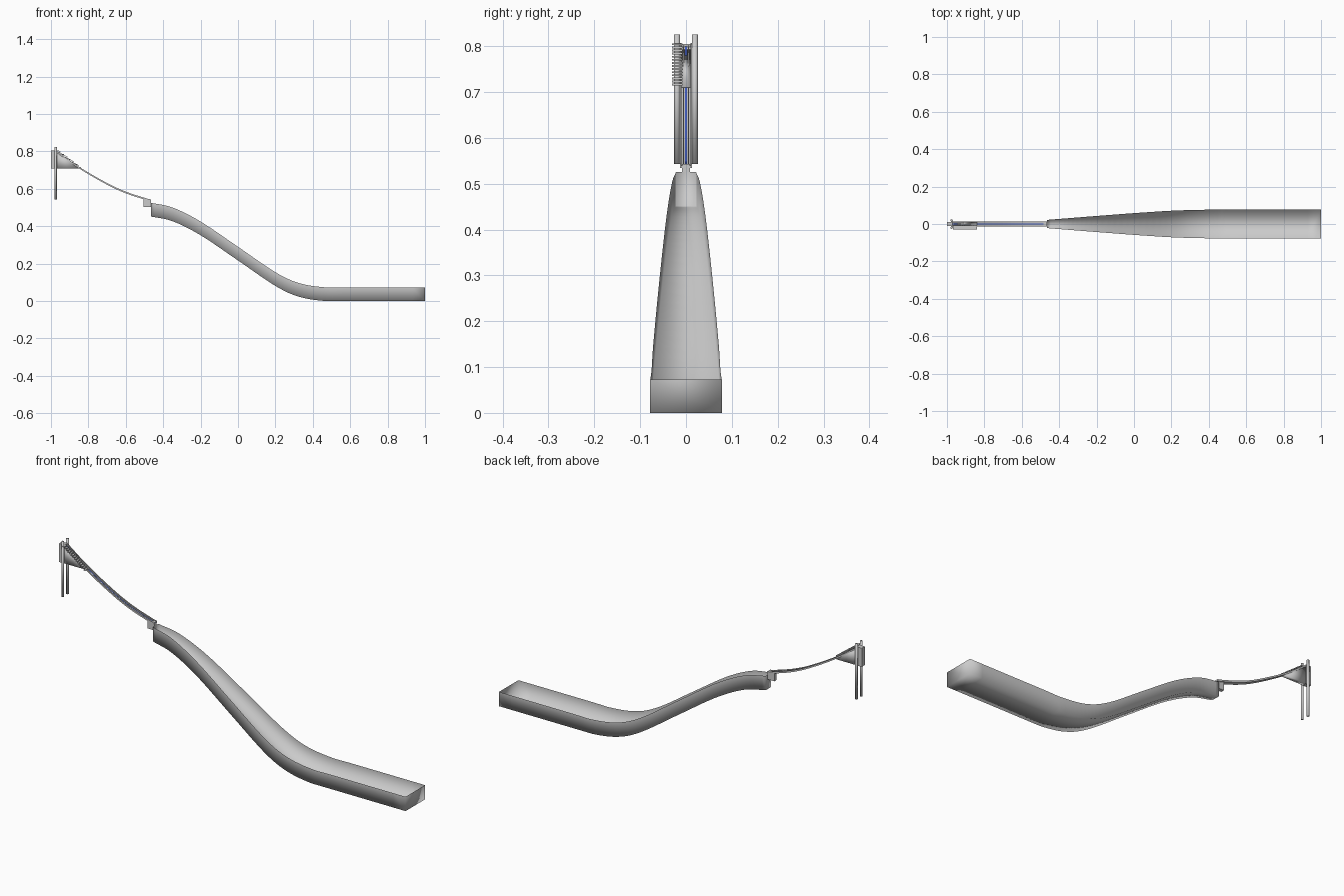
import bpy, bmesh, math
from mathutils import Vector

if "Cube" in bpy.data.objects:
    bpy.data.objects.remove(bpy.data.objects["Cube"])


def material(name, rgb):
    m = bpy.data.materials.new(name)
    m.diffuse_color = (*rgb, 1)
    m.use_nodes = True
    m.node_tree.nodes["Principled BSDF"].inputs["Base Color"].default_value = m.diffuse_color
    return m


GREY = material("concrete grey", (0.6, 0.6, 0.6))
BLUE = material("track blue", (0.06, 0.12, 0.6))


def finish(name, bm, mat, smooth=False):
    bmesh.ops.recalc_face_normals(bm, faces=bm.faces)
    me = bpy.data.meshes.new(name)
    bm.to_mesh(me)
    bm.free()
    me.materials.append(mat)
    for p in me.polygons:
        p.use_smooth = smooth
    ob = bpy.data.objects.new(name, me)
    bpy.context.collection.objects.link(ob)
    return ob


def box(name, x, y, z, mat=GREY):
    bm = bmesh.new()
    bmesh.ops.create_cube(bm, size=1)
    for v in bm.verts:
        v.co = [(a[0] + a[1]) / 2 + c * (a[1] - a[0]) for a, c in zip((x, y, z), v.co)]
    return finish(name, bm, mat)


def post(name, x, y, z0, z1, r):
    bm = bmesh.new()
    bmesh.ops.create_cone(bm, cap_ends=True, segments=16, radius1=r, radius2=r, depth=z1 - z0)
    bmesh.ops.translate(bm, vec=(x, y, (z0 + z1) / 2), verts=bm.verts)
    return finish(name, bm, GREY, True)


def spline(points, steps):
    """Catmull-Rom curve through a few points."""
    p = [Vector(q) for q in points]
    p = [2 * p[0] - p[1]] + p + [2 * p[-1] - p[-2]]
    out = []
    for i in range(1, len(p) - 2):
        a, b, c, d = p[i - 1:i + 3]
        for k in range(steps):
            t = k / steps
            out.append(0.5 * (2 * b + (c - a) * t + (2 * a - 5 * b + 4 * c - d) * t * t
                              + (3 * b - a - 3 * c + d) * t ** 3))
    return out + [p[-2]]


def sweep(name, path, section, mat, smooth=False, open_top=False):
    """section(q) gives (y0, y1, bottom offset, top offset) at each path point."""
    bm = bmesh.new()
    prev = None
    for q in path:
        y0, y1, b, t = section(q)
        ring = [bm.verts.new((q[0], y, q[1] + h)) for y, h in ((y0, t), (y0, b), (y1, b), (y1, t))]
        if prev:
            for i in range(3 if open_top else 4):
                j = (i + 1) % 4
                bm.faces.new((prev[i], prev[j], ring[j], ring[i]))
        else:
            bm.faces.new(ring)
        prev = ring
    bm.faces.new(prev)
    return finish(name, bm, mat, smooth)


# landing hill, an open-topped trough: (x, top z, half width)
hill = spline([(-0.465, 0.525, 0.022), (-0.35, 0.5, 0.031), (-0.2, 0.425, 0.043),
               (0, 0.29, 0.058), (0.2, 0.154, 0.071), (0.33, 0.095, 0.075),
               (0.47, 0.073, 0.078), (0.6, 0.073, 0.078), (1, 0.073, 0.078)], 6)
sweep("landing_hill", hill, lambda q: (-q[2], q[2], -min(0.073, q[1]), 0), GREY, True, True)

# inrun deck with side walls and blue track
inrun = spline([(-0.975, 0.802, 0), (-0.85, 0.713, 0), (-0.7, 0.626, 0),
                (-0.6, 0.58, 0), (-0.5, 0.547, 0), (-0.465, 0.538, 0)], 5)
sweep("inrun_deck", inrun, lambda q: (-0.012, 0.012, -0.004, 0), GREY)
sweep("inrun_track", inrun, lambda q: (-0.002, 0.002, 0, 0.001), BLUE)
for s, side in ((-1, "front"), (1, "back")):
    sweep("inrun_wall_" + side, inrun,
          lambda q: (s * 0.0115 - 0.0015, s * 0.0115 + 0.0015, -0.004, 0.005), GREY)
    sweep("track_rail_" + side, inrun,
          lambda q: (s * 0.005 - 0.001, s * 0.005 + 0.001, 0, 0.003), GREY)
    post("tower_post_" + side, -0.975, s * 0.0195, 0.543, 0.825, 0.0063)

# takeoff block under the end of the inrun
box("takeoff_block", (-0.505, -0.465), (-0.009, 0.009), (0.503, 0.543))

# start platform behind the posts
box("start_platform", (-1, -0.97), (-0.012, 0.012), (0.71, 0.805))

# triangular support wall under the top of the inrun
bm = bmesh.new()
face = bm.faces.new([bm.verts.new((x, -0.011, z)) for x, z in ((-0.97, 0.71), (-0.84, 0.71), (-0.97, 0.798))])
new = bmesh.ops.extrude_face_region(bm, geom=[face])["geom"]
bmesh.ops.translate(bm, vec=(0, 0.022, 0), verts=[v for v in new if isinstance(v, bmesh.types.BMVert)])
finish("support_wall", bm, GREY, True)

# thin stair treads beside the inrun
steps = 14
for i in range(steps):
    t = i / (steps - 1)
    x, z = -0.963 + 0.118 * t, 0.804 - 0.088 * t
    box("stair_tread_%d" % (i + 1), (x - 0.005, x + 0.005), (-0.03, -0.008), (z - 0.002, z + 0.002))
